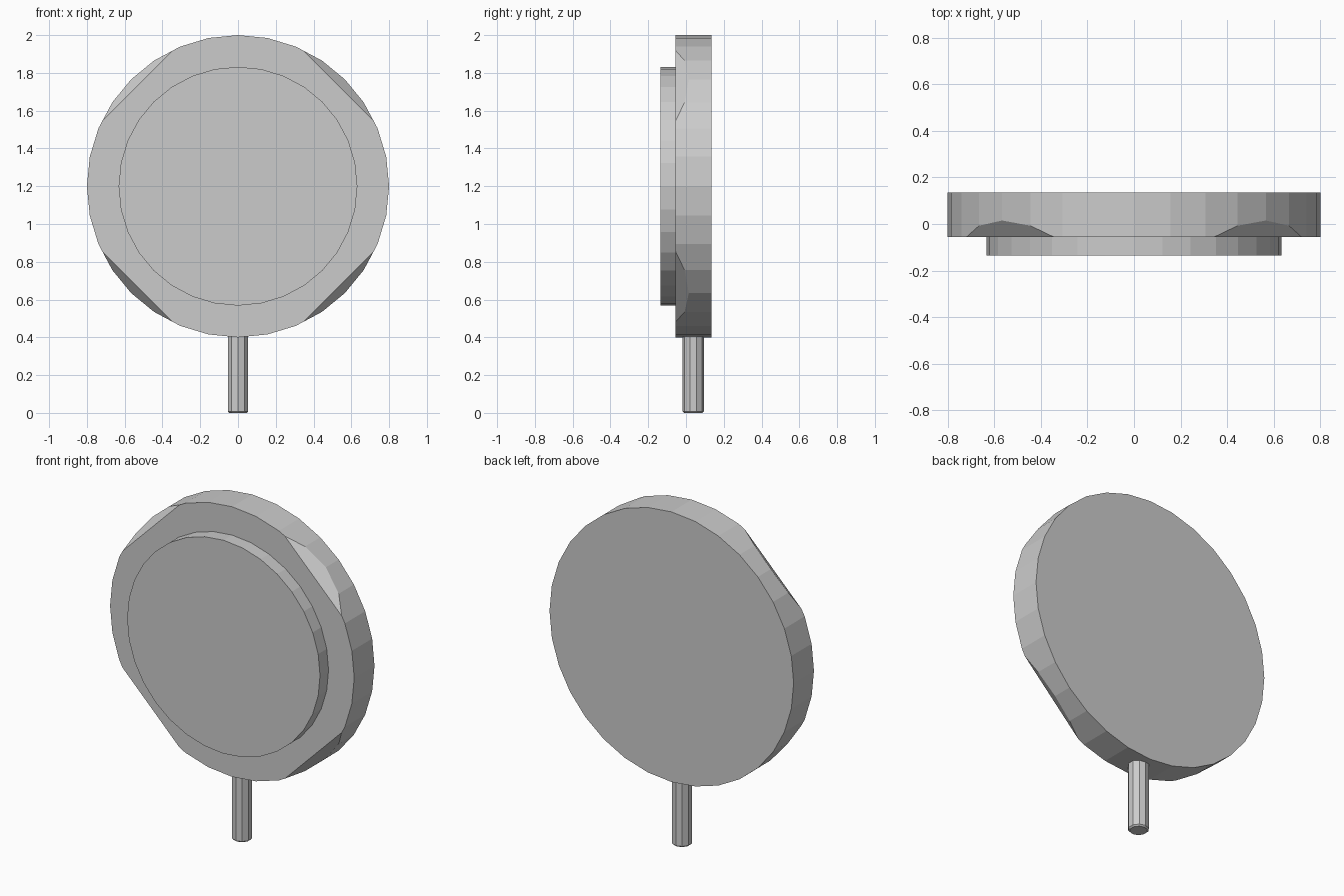
import bpy, bmesh, math
from mathutils import Matrix, Vector

if "Cube" in bpy.data.objects:
    bpy.data.objects.remove(bpy.data.objects["Cube"])


def cylinder(bm, sides, radius, depth, matrix):
    bmesh.ops.create_cone(bm, cap_ends=True, segments=sides, radius1=radius,
                          radius2=radius, depth=depth, matrix=matrix)


def finish(bm, name):
    bmesh.ops.recalc_face_normals(bm, faces=bm.faces)
    mesh = bpy.data.meshes.new(name)
    bm.to_mesh(mesh)
    bm.free()
    obj = bpy.data.objects.new(name, mesh)
    bpy.context.collection.objects.link(obj)
    return obj


def facing_disc(sides, radius, y0, y1):
    # Disc whose axis runs along y, centred at z = 1.2
    bm = bmesh.new()
    cylinder(bm, sides, radius, y1 - y0,
             Matrix.Translation((0, (y0 + y1) / 2, 1.2)) @ Matrix.Rotation(math.pi / 2, 4, 'X'))
    return bm


# Main disc, with four slanted flats cut into the front rim on the diagonals
bm = facing_disc(32, 0.8, -0.055, 0.135)
for k in range(4):
    a = math.radians(45 + 90 * k)
    out = Vector((math.cos(a), 0, math.sin(a)))
    point = Vector((0, -0.055, 1.2)) + out * 0.752
    normal = out * 0.07 + Vector((0, -0.048, 0))
    res = bmesh.ops.bisect_plane(bm, geom=bm.verts[:] + bm.edges[:] + bm.faces[:],
                                 plane_co=point, plane_no=normal, clear_outer=True)
    edges = [e for e in res['geom_cut'] if isinstance(e, bmesh.types.BMEdge)]
    bmesh.ops.holes_fill(bm, edges=edges, sides=0)
finish(bm, "main_disc")

# Raised front plate
finish(facing_disc(32, 0.632, -0.135, -0.05), "front_plate")

# Stem with a slightly chamfered foot
bm = bmesh.new()
cylinder(bm, 10, 0.057, 0.43, Matrix.Translation((0, 0.038, 0.215)))
foot = [e for e in bm.edges if all(v.co.z < 0.01 for v in e.verts)]
bmesh.ops.bevel(bm, geom=foot, offset=0.008, segments=1, affect='EDGES')
finish(bm, "stem")
